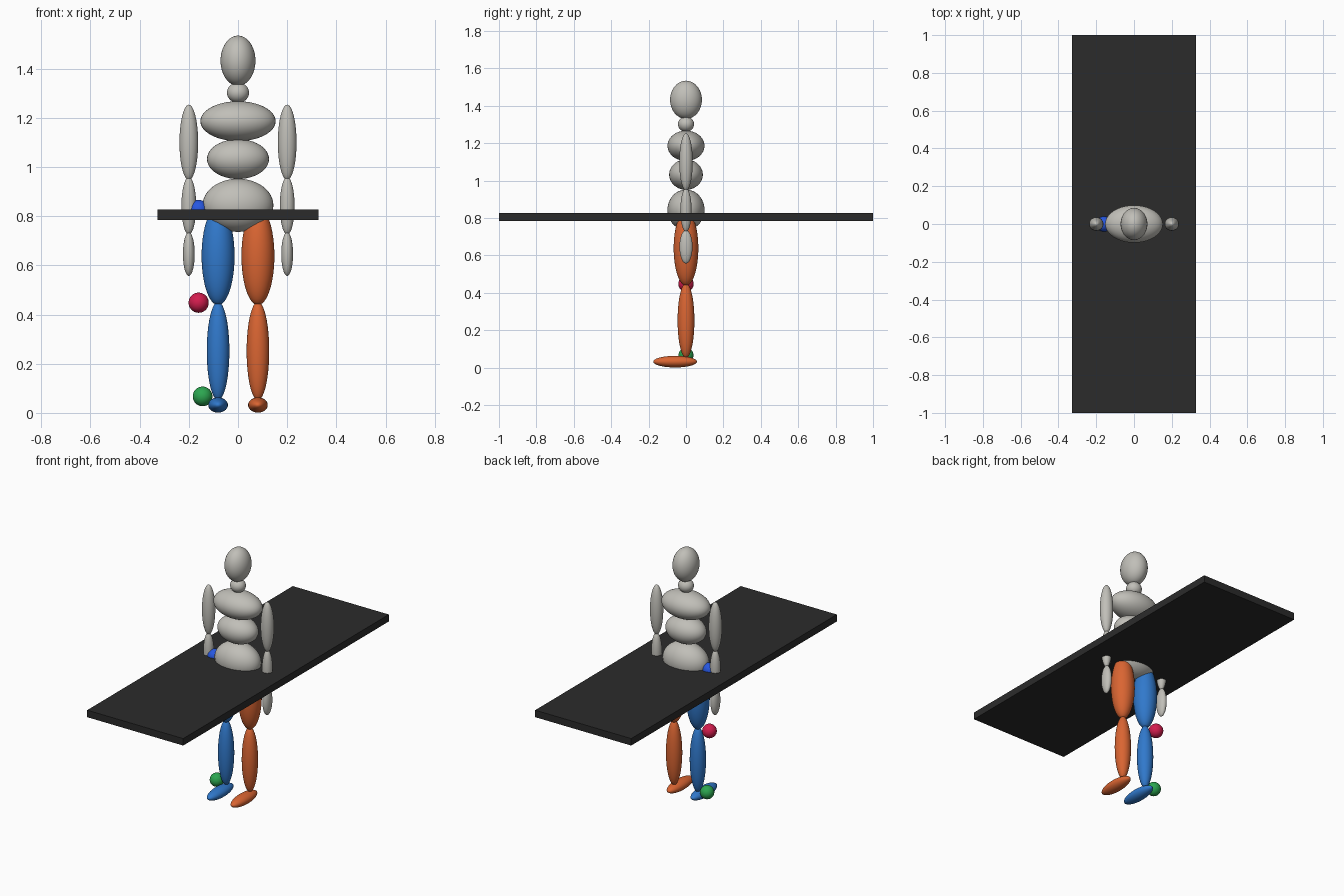
import bpy

if "Cube" in bpy.data.objects:
    bpy.data.objects.remove(bpy.data.objects["Cube"])


def material(name, r, g, b):
    m = bpy.data.materials.new(name)
    m.diffuse_color = (r, g, b, 1)
    m.use_nodes = True
    m.node_tree.nodes["Principled BSDF"].inputs["Base Color"].default_value = m.diffuse_color
    return m


GREY = material("warm_grey", 0.53, 0.52, 0.48)
BLUE = material("leg_blue", 0.03, 0.19, 0.60)
ORANGE = material("leg_orange", 0.70, 0.13, 0.032)
CRIMSON = material("crimson", 0.65, 0.012, 0.075)
GREEN = material("green", 0.025, 0.38, 0.08)
ROYAL = material("royal_blue", 0.02, 0.095, 0.75)
BLACK = material("charcoal", 0.024, 0.024, 0.024)


def ellipsoid(name, centre, radii, mat):
    bpy.ops.mesh.primitive_uv_sphere_add(segments=40, ring_count=24, radius=1, location=centre)
    ob = bpy.context.object
    ob.name = name
    ob.scale = radii
    bpy.ops.object.transform_apply(location=False, rotation=False, scale=True)
    bpy.ops.object.shade_smooth()
    ob.data.materials.append(mat)
    return ob


# Head and torso
ellipsoid("head", (0, 0, 1.432), (0.071, 0.085, 0.102), GREY)
ellipsoid("neck", (0, 0, 1.302), (0.045, 0.043, 0.041), GREY)
ellipsoid("chest", (0, 0, 1.186), (0.153, 0.099, 0.081), GREY)
ellipsoid("abdomen", (0, 0, 1.032), (0.126, 0.09, 0.081), GREY)
ellipsoid("pelvis", (0, 0, 0.844), (0.144, 0.099, 0.108), GREY)

# Arms and legs on both sides
for side, x, leg in (("right", -1, BLUE), ("left", 1, ORANGE)):
    ellipsoid(side + "_upper_arm", (x * 0.2, 0, 1.10), (0.038, 0.036, 0.153), GREY)
    ellipsoid(side + "_forearm", (x * 0.2, 0, 0.842), (0.03, 0.03, 0.117), GREY)
    ellipsoid(side + "_hand", (x * 0.2, 0, 0.646), (0.024, 0.035, 0.089), GREY)
    ellipsoid(side + "_thigh", (x * 0.081, 0, 0.638), (0.067, 0.066, 0.2), leg)
    ellipsoid(side + "_shin", (x * 0.081, 0, 0.252), (0.046, 0.045, 0.2), leg)
    ellipsoid(side + "_foot", (x * 0.081, -0.058, 0.032), (0.04, 0.117, 0.031), leg)

# Joint markers beside the right leg
ellipsoid("hip_marker", (-0.16, 0, 0.826), (0.04, 0.04, 0.04), ROYAL)
ellipsoid("knee_marker", (-0.16, 0, 0.448), (0.041, 0.041, 0.041), CRIMSON)
ellipsoid("ankle_marker", (-0.144, 0, 0.067), (0.04, 0.04, 0.04), GREEN)

# Flat board at hip height
bpy.ops.mesh.primitive_cube_add(size=1, location=(0, 0, 0.806))
board = bpy.context.object
board.name = "board"
board.scale = (0.654, 2.0, 0.043)
bpy.ops.object.transform_apply(location=False, rotation=False, scale=True)
board.data.materials.append(BLACK)
